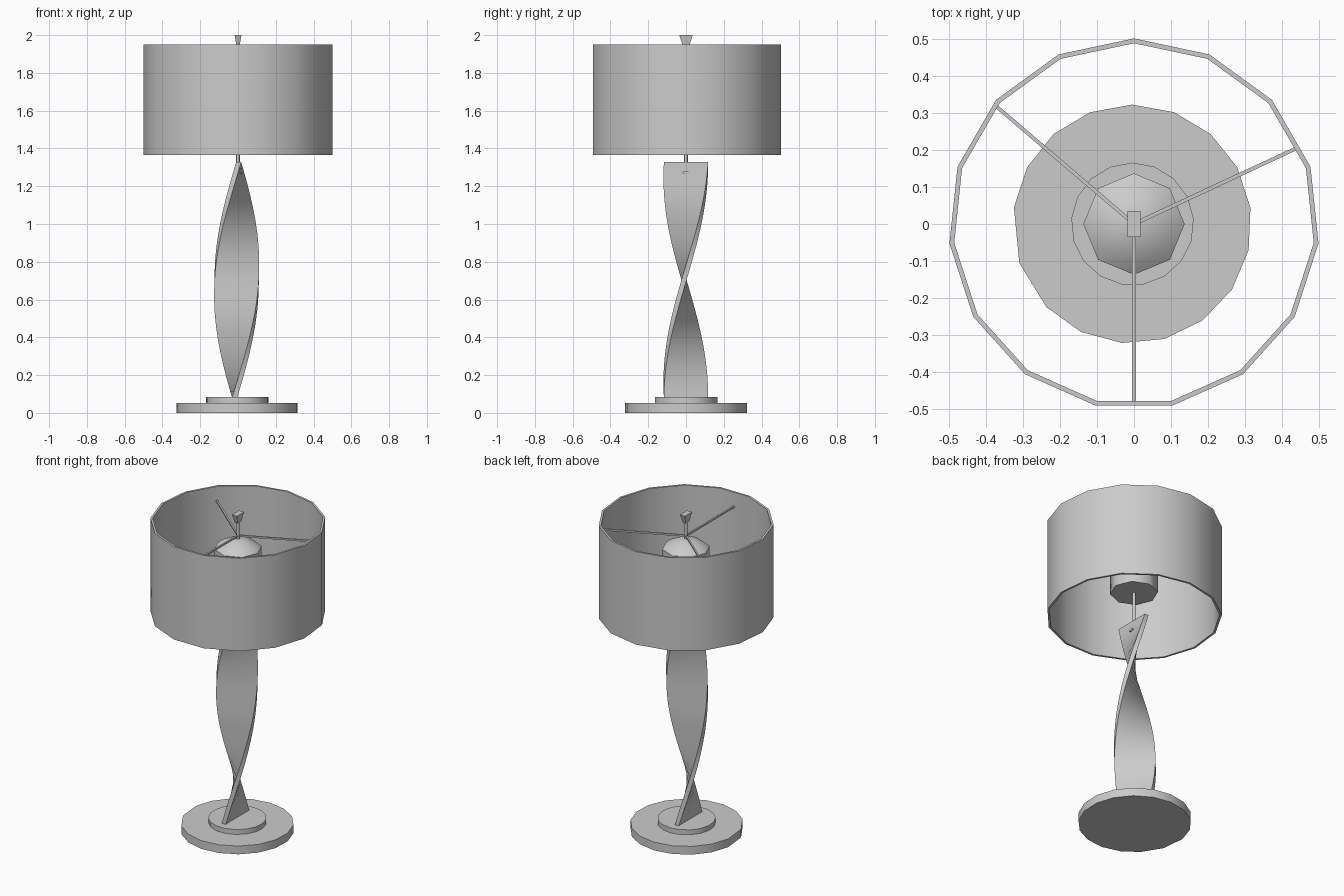
import bpy, bmesh, math
from math import sin, cos, pi, radians

if "Cube" in bpy.data.objects:
    bpy.data.objects.remove(bpy.data.objects["Cube"])


def mesh_object(name, verts, faces, smooth=30):
    me = bpy.data.meshes.new(name)
    me.from_pydata(verts, [], faces)
    bm = bmesh.new()
    bm.from_mesh(me)
    bmesh.ops.recalc_face_normals(bm, faces=bm.faces)
    bm.to_mesh(me)
    bm.free()
    ob = bpy.data.objects.new(name, me)
    bpy.context.collection.objects.link(ob)
    bpy.ops.object.select_all(action='DESELECT')
    ob.select_set(True)
    bpy.context.view_layer.objects.active = ob
    bpy.ops.object.shade_smooth_by_angle(angle=radians(smooth))
    return ob


def loft(name, rings, closed=False, smooth=30):
    """Skin a stack of equal-length rings; cap the ends or close into a loop."""
    n, m = len(rings[0]), len(rings)
    verts = [v for r in rings for v in r]
    faces = []
    for j in range(m if closed else m - 1):
        a, b = j * n, (j + 1) % m * n
        faces += [(a + i, a + (i + 1) % n, b + (i + 1) % n, b + i) for i in range(n)]
    if not closed:
        faces += [tuple(range(n)), tuple(range((m - 1) * n, m * n))]
    return mesh_object(name, verts, faces, smooth)


def ring(r, z, angles, cx=0.0):
    return [(cx + r * cos(radians(a)), r * sin(radians(a)), z) for a in angles]


def even(n, start=90):
    return [start + 360 * i / n for i in range(n)]


def rect(hx, hy, z):
    return [(-hx, -hy, z), (hx, -hy, z), (hx, hy, z), (-hx, hy, z)]


# Round base, slightly uneven polygon, with a smaller step on top
base_angles = [90 - 20.55 * i for i in range(12)] + [-161, -188, -208.4, -229, -249.3]
loft("base", [ring(0.323, z, base_angles, -0.005) for z in (0, 0.052)])
loft("base_step", [ring(0.166, z, even(17), -0.004) for z in (0.05, 0.083)])

# Twisted flat column, half a turn counter-clockwise going up
levels = 36
column = []
for k in range(levels + 1):
    t = k / levels
    a = -pi / 2 + pi * t
    z = 0.08 + 1.247 * t
    sec = []
    for u, v in ((-0.117, -0.024), (0.117, -0.024), (0.117, 0.003), (-0.117, 0.003)):
        sec.append((-0.007 + u * cos(a) - v * sin(a), u * sin(a) + v * cos(a), z))
    column.append(sec)
loft("twisted_column", column)

# Small pin through the top of the column
loft("column_pin", [[(x, -0.003 + 0.017 * cos(radians(b)), 1.272 + 0.008 * sin(radians(b)))
                     for b in even(8)] for x in (-0.016, 0.022)], smooth=50)

# Stem from column to finial
loft("stem", [ring(0.01, z, even(8)) for z in (1.27, 1.95)], smooth=50)

# Eight-sided lamp body with a shallow domed top
loft("lamp_body", [ring(r, z, even(8)) for r, z in
                   ((0.137, 1.52), (0.137, 1.785), (0.105, 1.81), (0.06, 1.832), (0.015, 1.842))],
     smooth=46)

# Drum shade: open fifteen-sided wall with thickness
loft("shade", [ring(r, z, even(15)) for r, z in
               ((0.502, 1.365), (0.502, 1.95), (0.489, 1.95), (0.489, 1.365))], closed=True)

# Three spokes holding the shade
for i, (ang, length) in enumerate(((-90, 0.485), (25, 0.487), (139.5, 0.492))):
    arm = loft(f"shade_arm_{i + 1}", [[(x, 0.005 * p, 1.86 + 0.005 * q)
               for p, q in ((-1, -1), (1, -1), (1, 1), (-1, 1))] for x in (0, length)])
    arm.rotation_euler.z = radians(ang)

# Flared finial
loft("finial", [rect(0.009, 0.018, 1.945), rect(0.018, 0.035, 2.0)])
